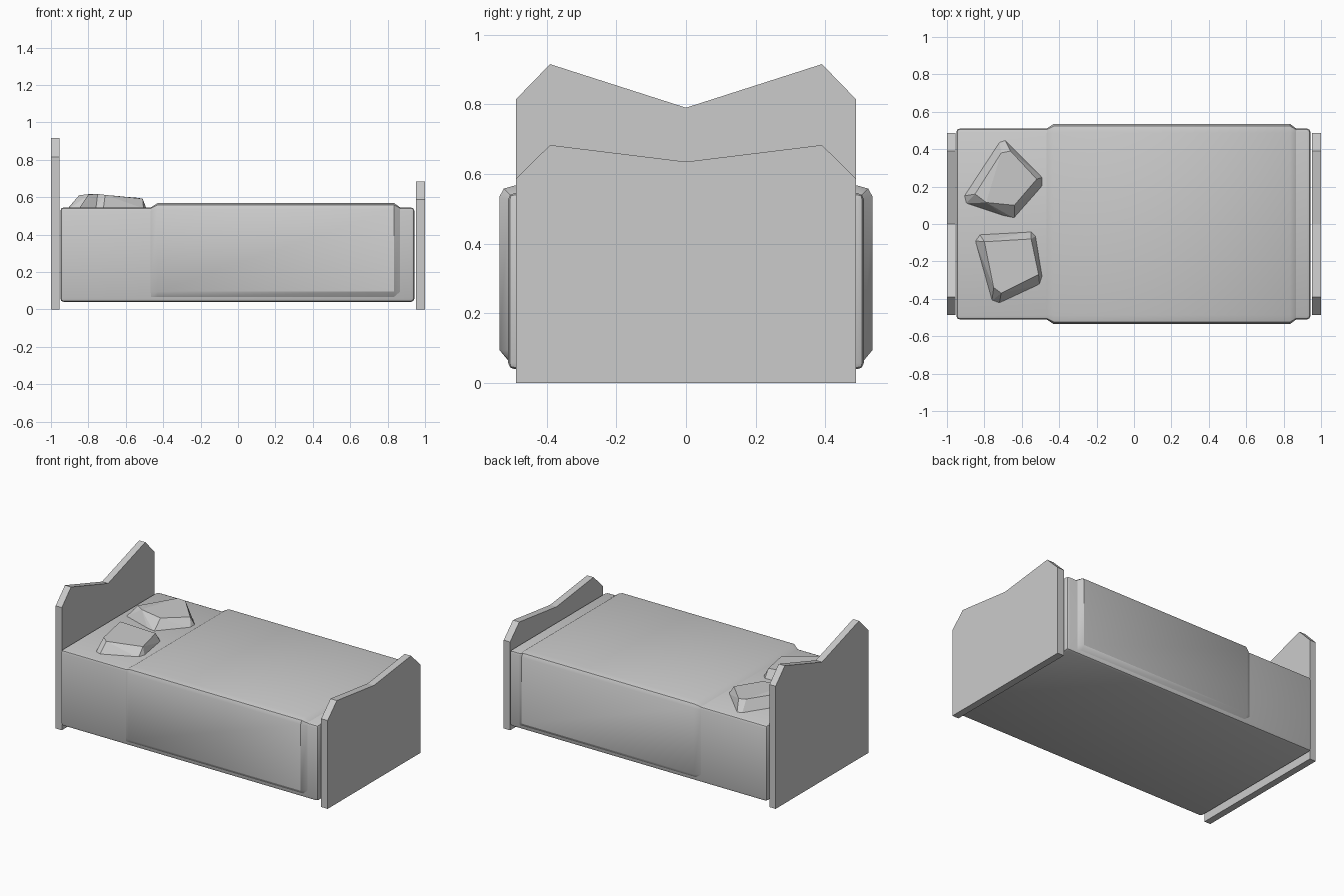
import bpy, bmesh, math

if "Cube" in bpy.data.objects:
    bpy.data.objects.remove(bpy.data.objects["Cube"])


def finish(name, bm, smooth=None):
    bmesh.ops.recalc_face_normals(bm, faces=bm.faces)
    me = bpy.data.meshes.new(name)
    bm.to_mesh(me)
    bm.free()
    ob = bpy.data.objects.new(name, me)
    bpy.context.collection.objects.link(ob)
    if smooth:
        me.polygons.foreach_set("use_smooth", [True] * len(me.polygons))
        me.set_sharp_from_angle(angle=math.radians(smooth))
    return ob


def loft(name, sections, smooth=None):
    """Skin matching (y, z) sections placed at x stations, with end caps."""
    bm = bmesh.new()
    rings = [[bm.verts.new((x, y, z)) for y, z in pts] for x, pts in sections]
    n = len(rings[0])
    for a, b in zip(rings, rings[1:]):
        for i in range(n):
            j = (i + 1) % n
            bm.faces.new((a[i], a[j], b[j], b[i]))
    bm.faces.new(rings[0])
    bm.faces.new(rings[-1])
    return finish(name, bm, smooth)


def mirrored(half):
    """Complete a half section across y = 0, without doubling centre points."""
    return half + [(-y, z) for y, z in reversed(half) if y]


# Headboard and footboard: flat boards with a V-dipped top edge
for name, x0, x1, side, peak, dip in (
        ("headboard", -1.0, -0.955, 0.815, 0.915, 0.79),
        ("footboard", 0.953, 1.0, 0.587, 0.683, 0.635)):
    prof = mirrored([(-0.487, 0), (-0.487, side), (-0.39, peak), (0, dip)])
    loft(name, [(x0, prof), (x1, prof)])

# Mattress: box with small rounded edges
bm = bmesh.new()
bmesh.ops.create_cube(bm, size=1)
bmesh.ops.scale(bm, vec=(1.893, 1.02, 0.505), verts=bm.verts)
bmesh.ops.translate(bm, vec=(-0.0035, 0, 0.2925), verts=bm.verts)
bmesh.ops.bevel(bm, geom=bm.edges[:], offset=0.018, segments=2, profile=0.5,
                affect='EDGES')
finish("mattress", bm, 40)

# Blanket: wrapped shell tapering into the mattress at its hems
hem = mirrored([(-0.506, 0.06), (-0.508, 0.095), (-0.508, 0.525),
                (-0.503, 0.539), (-0.485, 0.543)])
full = mirrored([(-0.508, 0.065), (-0.535, 0.095), (-0.535, 0.535),
                 (-0.523, 0.558), (-0.487, 0.568)])
loft("blanket", [(-0.47, hem), (-0.43, full), (0.835, full), (0.87, hem)], 35)


# Pillows: faceted cushions sunk slightly into the mattress
def pillow(name, base, top):
    bm = bmesh.new()
    for x, y in base:
        bm.verts.new((x, y, 0.54))
    for x, y, z in top:
        bm.verts.new((x, y, z))
    bmesh.ops.convex_hull(bm, input=bm.verts[:])
    bmesh.ops.dissolve_limit(bm, angle_limit=math.radians(4),
                             verts=bm.verts[:], edges=bm.edges[:])
    finish(name, bm)


pillow("pillow_back",
       [(-0.91, 0.15), (-0.72, 0.44), (-0.69, 0.45), (-0.49, 0.25),
        (-0.49, 0.20), (-0.64, 0.03), (-0.69, 0.04), (-0.90, 0.11)],
       [(-0.85, 0.16, 0.61), (-0.71, 0.38, 0.612), (-0.66, 0.39, 0.605),
        (-0.52, 0.24, 0.592), (-0.64, 0.10, 0.606), (-0.79, 0.115, 0.617)])
pillow("pillow_front",
       [(-0.85, -0.09), (-0.825, -0.055), (-0.55, -0.04), (-0.525, -0.065),
        (-0.49, -0.28), (-0.505, -0.325), (-0.72, -0.425), (-0.76, -0.41)],
       [(-0.80, -0.095, 0.614), (-0.55, -0.08, 0.598), (-0.51, -0.27, 0.592),
        (-0.61, -0.32, 0.605), (-0.71, -0.37, 0.612), (-0.75, -0.34, 0.617)])
